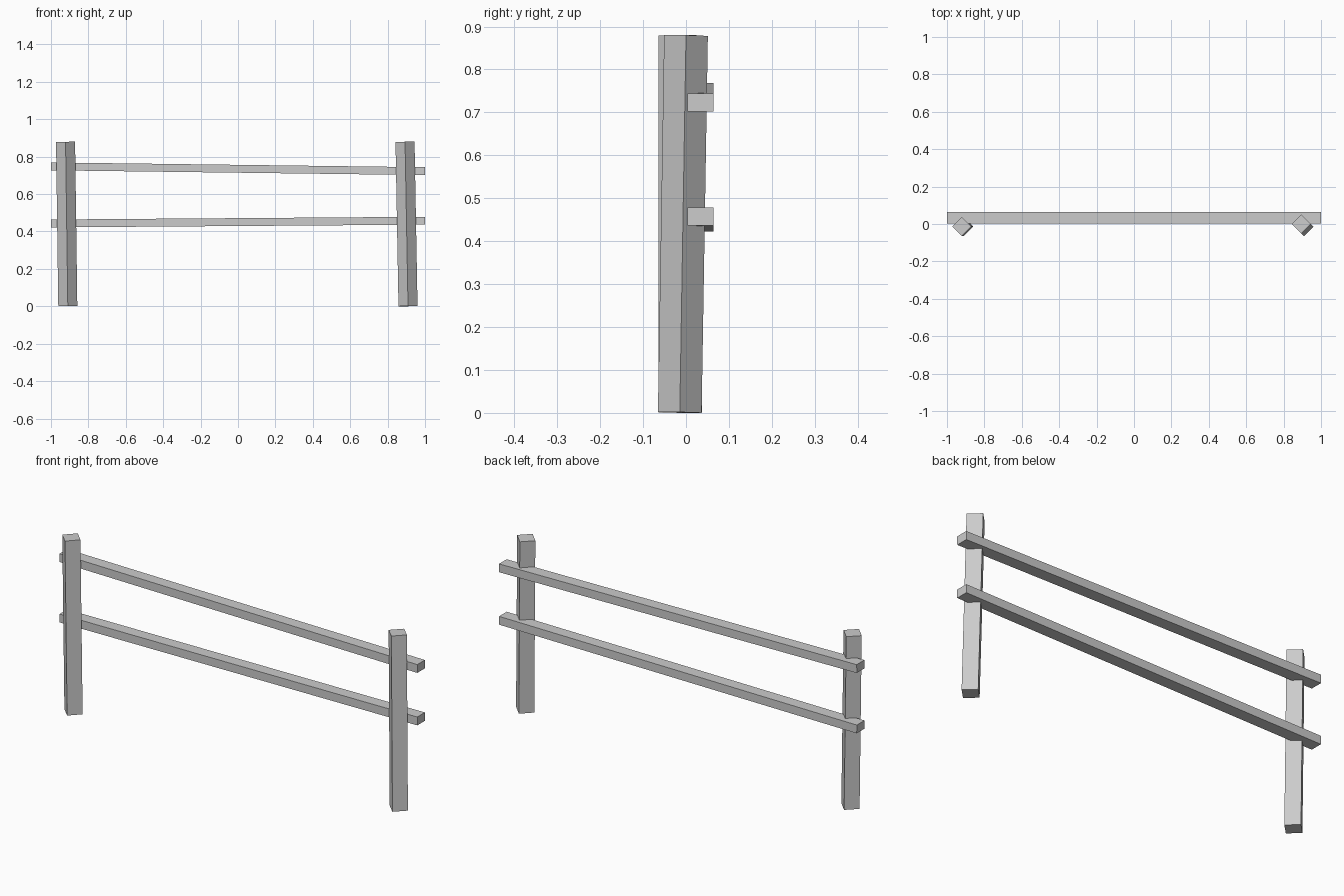
import bpy, bmesh
from mathutils import Vector, Matrix

if "Cube" in bpy.data.objects:
    bpy.data.objects.remove(bpy.data.objects["Cube"])


def beam(name, start, end, side, width, depth):
    """Straight timber from start to end; `side` is the direction its width faces."""
    a, b = Vector(start), Vector(end)
    z = (b - a).normalized()
    y = z.cross(Vector(side)).normalized()
    x = y.cross(z)
    rot = Matrix((x, y, z)).transposed().to_4x4()
    size = Matrix.Diagonal((width, depth, (b - a).length, 1))
    bm = bmesh.new()
    bmesh.ops.create_cube(bm, size=1, matrix=rot @ size)
    mesh = bpy.data.meshes.new(name)
    bm.to_mesh(mesh)
    bm.free()
    obj = bpy.data.objects.new(name, mesh)
    obj.location = (a + b) / 2
    bpy.context.collection.objects.link(obj)
    return obj


# Posts: square timbers turned corner-on, leaning slightly
POST = 0.072
beam("left_post", (-0.910, -0.0135, 0.001), (-0.922, -0.0135, 0.8795), (1, 1, 0), POST, POST)
beam("right_post", (0.909, -0.0145, 0.001), (0.893, 0.0, 0.879), (1, 1, 0), POST, POST)

# Rails: run behind the posts, each with a slight slope
RAIL_Y = 0.034
for name, z_left, z_right in (("upper_rail", 0.748, 0.7225), ("lower_rail", 0.443, 0.4575)):
    beam(name, (-0.9997, RAIL_Y, z_left), (0.9997, RAIL_Y, z_right), (0, 1, 0), 0.061, 0.042)
